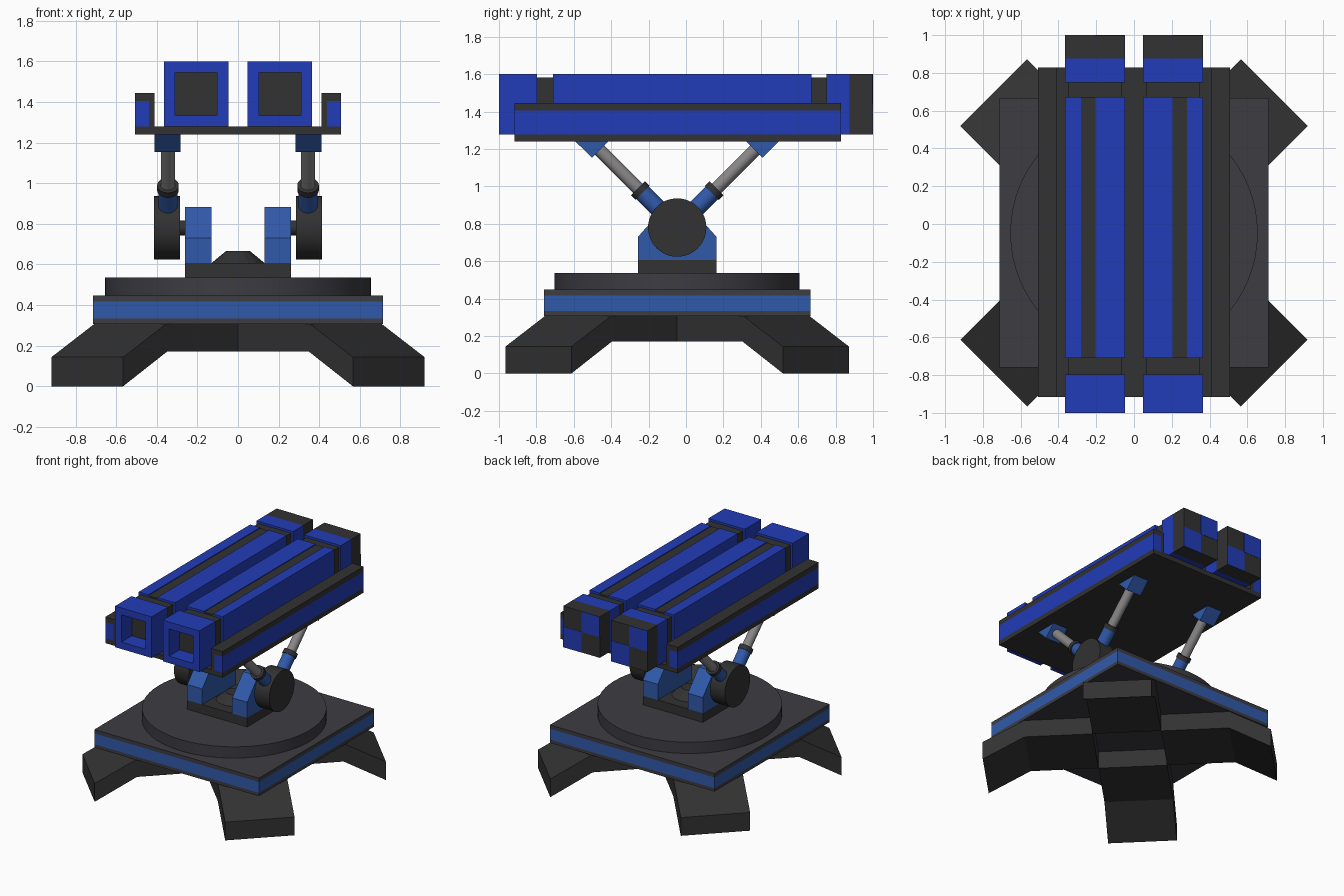
import bpy, bmesh, math
from mathutils import Vector

if "Cube" in bpy.data.objects:
    bpy.data.objects.remove(bpy.data.objects["Cube"])

CY = -0.047  # centre of the base in y


def material(name, r, g, b):
    m = bpy.data.materials.new(name)
    m.diffuse_color = (r, g, b, 1)
    m.use_nodes = True
    m.node_tree.nodes["Principled BSDF"].inputs["Base Color"].default_value = m.diffuse_color
    return m


BLUE = material("bright_blue", 0.016, 0.045, 0.48)
STEEL = material("steel_blue", 0.03, 0.10, 0.40)
DARK = material("dark", 0.032, 0.032, 0.032)
SLATE = material("slate", 0.045, 0.045, 0.055)
ROD = material("rod_grey", 0.25, 0.24, 0.24)


def finish(name, bm, mats):
    bmesh.ops.recalc_face_normals(bm, faces=bm.faces)
    me = bpy.data.meshes.new(name)
    bm.to_mesh(me)
    bm.free()
    for m in mats:
        me.materials.append(m)
    ob = bpy.data.objects.new(name, me)
    bpy.context.collection.objects.link(ob)
    return ob


def box_bm(x, y, z):
    bm = bmesh.new()
    bmesh.ops.create_cube(bm, size=1)
    for v in bm.verts:
        v.co = [(lo + hi) / 2 + c * abs(hi - lo) for c, (lo, hi) in zip(v.co, (x, y, z))]
    return bm


def box(name, x, y, z, mat):
    return finish(name, box_bm(x, y, z), [mat])


def prism(name, profile, x0, x1, mat):
    """Extrude a (y, z) profile along x."""
    bm = bmesh.new()
    f = bm.faces.new([bm.verts.new((x0, y, z)) for y, z in profile])
    r = bmesh.ops.extrude_face_region(bm, geom=[f])
    moved = [g for g in r["geom"] if isinstance(g, bmesh.types.BMVert)]
    bmesh.ops.translate(bm, verts=moved, vec=(x1 - x0, 0, 0))
    return finish(name, bm, [mat])


def rod(name, a, b, r, mat, seg=32, r2=None):
    """Cylinder or cone frustum from point a to point b."""
    a, b = Vector(a), Vector(b)
    bm = bmesh.new()
    bmesh.ops.create_cone(bm, cap_ends=True, segments=seg, radius1=r,
                          radius2=r if r2 is None else r2, depth=(b - a).length)
    ob = finish(name, bm, [mat])
    ob.location = (a + b) / 2
    ob.rotation_mode = 'QUATERNION'
    ob.rotation_quaternion = (b - a).to_track_quat('Z', 'Y')
    return ob


# four splayed legs
LEG = [(0.25, 0.17), (0.745, 0.17), (1.05, 0), (1.05, 0.143), (0.75, 0.307), (0.25, 0.307)]
for i in range(4):
    leg = prism(f"leg_{i + 1}", LEG, -0.25, 0.25, DARK)
    leg.location.y = CY
    leg.rotation_euler.z = math.radians(45 + 90 * i)

# layered deck and turntable
px, py = (-0.713, 0.713), (CY - 0.713, CY + 0.713)
box("deck_bottom", px, py, (0.307, 0.333), SLATE)
box("deck_band", px, py, (0.333, 0.418), STEEL)
box("deck_top", px, py, (0.418, 0.448), SLATE)
rod("turntable", (0, CY, 0.448), (0, CY, 0.536), 0.655, SLATE, 64)

# pedestal
box("pedestal_plate", (-0.26, 0.26), (CY - 0.21, CY + 0.21), (0.536, 0.607), DARK)
rod("pedestal_hub", (0, CY, 0.607), (0, CY, 0.665), 0.13, DARK, 16, 0.06)

BRACKET = [(CY - 0.21, 0.607), (CY + 0.21, 0.607), (CY + 0.21, 0.73),
           (CY + 0.075, 0.883), (CY - 0.075, 0.883), (CY - 0.21, 0.73)]
HZ = 0.78  # hinge height

for s, side in ((-1, "left"), (1, "right")):
    # hinge bracket, axle and drum
    prism(f"{side}_hinge_bracket", BRACKET, s * 0.13, s * 0.26, STEEL)
    rod(f"{side}_axle", (s * 0.25, CY, HZ), (s * 0.3, CY, HZ), 0.037, DARK)
    rod(f"{side}_hinge_drum", (s * 0.285, CY, HZ), (s * 0.413, CY, HZ), 0.156, DARK, 48)

    # two diagonal lifting struts
    for d, end in ((-1, "front"), (1, "back")):
        def along(t):
            k = t * math.sqrt(0.5)
            return (s * 0.345, CY + d * k, HZ + k)
        n = f"{side}_{end}"
        rod(f"{n}_strut_sleeve", along(0.1), along(0.265), 0.047, STEEL)
        rod(f"{n}_strut_collar", along(0.262), along(0.297), 0.053, DARK)
        rod(f"{n}_strut_rod", along(0.29), along(0.6), 0.035, ROD)
        yc = CY + d * 0.456
        prism(f"{n}_strut_mount", [(yc - 0.09, 1.242), (yc + 0.09, 1.242), (yc, 1.153)],
              s * 0.282, s * 0.412, STEEL)

    # tray side rails
    ty = (-0.917, 0.828)
    box(f"{side}_rail_inner", (s * 0.41, s * 0.438), ty, (1.278, 1.405), DARK)
    box(f"{side}_rail_panel", (s * 0.438, s * 0.508), ty, (1.278, 1.405), BLUE)
    box(f"{side}_rail_top", (s * 0.41, s * 0.508), ty, (1.405, 1.445), DARK)

    # launch tube body: top groove cut by lowering a strip with a dark floor
    tx, tz = (s * 0.048, s * 0.365), (1.278, 1.6)
    G0, G1, gz = 0.203, 0.28, 1.588
    by = (-0.71, 0.672)
    box(f"{side}_tube_body", tx, by, (1.278, gz - 0.004), BLUE)
    box(f"{side}_tube_stripe", (s * G0, s * G1), by, (gz - 0.004, gz + 0.006), DARK)
    box(f"{side}_tube_top_inner", (s * 0.048, s * G0), by, (gz - 0.004, 1.6), BLUE)
    box(f"{side}_tube_top_outer", (s * G1, s * 0.365), by, (gz - 0.004, 1.6), BLUE)

    # recessed neck bands
    nx, nz = (s * 0.065, s * 0.349), (1.278, 1.583)
    box(f"{side}_front_neck", nx, (-0.80, -0.71), nz, DARK)
    box(f"{side}_back_neck", nx, (0.672, 0.75), nz, DARK)

    # muzzle with a square bore
    bm = box_bm(tx, (-1, -0.797), tz)
    bm.normal_update()
    front = min(bm.faces, key=lambda f: f.calc_center_median().y)
    bmesh.ops.inset_individual(bm, faces=[front], thickness=0.077)
    floor = bmesh.ops.extrude_discrete_faces(bm, faces=[front])["faces"][0]
    bmesh.ops.translate(bm, verts=floor.verts, vec=(0, 0.13, 0))
    floor.material_index = 1
    finish(f"{side}_muzzle", bm, [BLUE, DARK])

    # tail block with a checkered end
    box(f"{side}_tail_front", tx, (0.75, 0.875), tz, BLUE)
    box(f"{side}_tail_end", tx, (0.875, 0.998), tz, DARK)
    a, c, b = min(tx), sum(tx) / 2, max(tx)
    box(f"{side}_tail_check_upper", (a, c), (0.998, 1.0), (1.439, 1.6), BLUE)
    box(f"{side}_tail_check_lower", (c, b), (0.998, 1.0), (1.278, 1.439), BLUE)

# tray floor
box("tray_floor", (-0.508, 0.508), (-0.917, 0.828), (1.24, 1.278), DARK)

# smooth only the round parts
for ob in bpy.data.objects:
    if any(k in ob.name for k in ("turntable", "drum", "axle", "sleeve", "collar", "rod")):
        bpy.ops.object.select_all(action='DESELECT')
        ob.select_set(True)
        bpy.context.view_layer.objects.active = ob
        bpy.ops.object.shade_smooth_by_angle(angle=math.radians(30))
